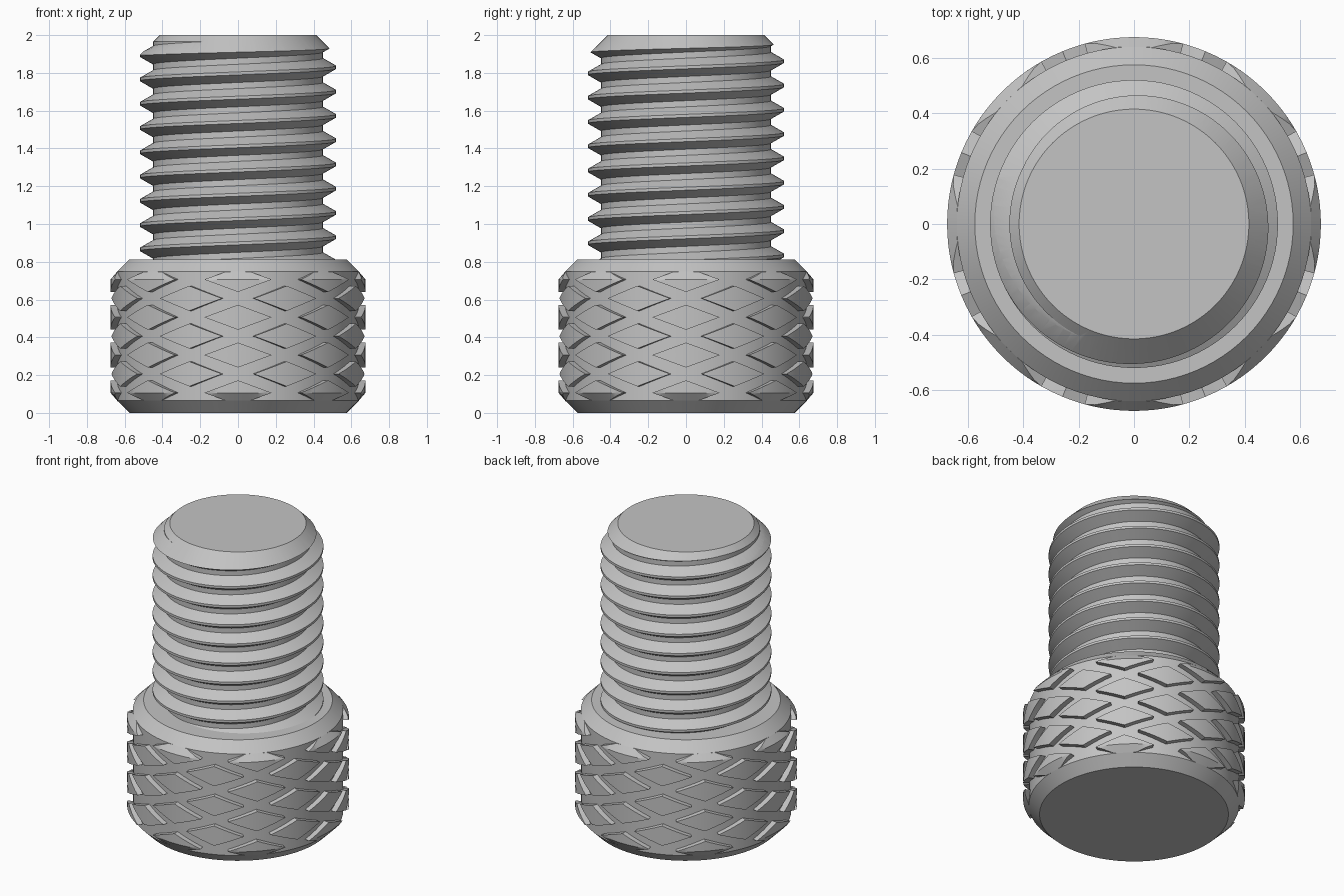
import bpy, bmesh
from math import sin, cos, pi, radians

cube = bpy.data.objects.get("Cube")
if cube:
    bpy.data.objects.remove(cube)

SEG = 96
HEAD_H, HEAD_R, GROOVE_R, CHAMFER = 0.8125, 0.675, 0.64, 0.1
PITCH, MAJOR_R, MINOR_R = 0.1285, 0.52, 0.45

steel = bpy.data.materials.new("grey steel")
steel.use_nodes = True
steel.diffuse_color = (0.55, 0.55, 0.55, 1)
steel.node_tree.nodes["Principled BSDF"].inputs["Base Color"].default_value = (0.55, 0.55, 0.55, 1)


def polar(r, a, z):
    return (r * cos(a), r * sin(a), z)


def finish(bm, name):
    """Turn a bmesh into a named steel object."""
    bmesh.ops.recalc_face_normals(bm, faces=bm.faces)
    mesh = bpy.data.meshes.new(name)
    bm.to_mesh(mesh)
    bm.free()
    mesh.materials.append(steel)
    obj = bpy.data.objects.new(name, mesh)
    bpy.context.collection.objects.link(obj)
    return obj


def smooth(obj):
    bpy.ops.object.select_all(action='DESELECT')
    obj.select_set(True)
    bpy.context.view_layer.objects.active = obj
    bpy.ops.object.shade_smooth_by_angle(angle=radians(30))


def lathe(name, profile):
    """Solid of revolution with flat end caps."""
    bm = bmesh.new()
    rings = [[bm.verts.new(polar(r, 2 * pi * i / SEG, z)) for i in range(SEG)]
             for r, z in profile]
    for low, high in zip(rings, rings[1:]):
        for i in range(SEG):
            j = (i + 1) % SEG
            bm.faces.new((low[i], low[j], high[j], high[i]))
    bm.faces.new(rings[0][::-1])
    bm.faces.new(rings[-1])
    return finish(bm, name)


# Head core: the floor of the knurl grooves, with chamfered ends
edge_r = HEAD_R - CHAMFER
rise = GROOVE_R - edge_r
head = lathe("head_core", [(edge_r, 0), (GROOVE_R, rise),
                           (GROOVE_R, HEAD_H - rise), (edge_r, HEAD_H)])
smooth(head)


# Raised knurl diamonds, trimmed by the head chamfers
def add_diamond(bm, angle, zc, half_w=radians(15.3), half_h=0.066, steps=10):
    rows = []
    lo, hi = CHAMFER, HEAD_H - CHAMFER
    for i in range(steps + 1):
        u = -1 + 2 * i / steps
        h = max(half_h * (1 - abs(u)), 0.0005)
        z0 = max(zc - h, rise)
        z1 = min(zc + h, HEAD_H - rise)
        mid = min(max(zc, lo), hi)
        mid = min(max(mid, z0), z1)
        a = angle + u * half_w
        outer = [(min(HEAD_R, edge_r + z, edge_r + HEAD_H - z), z) for z in (z0, mid, z1)]
        loop = [(GROOVE_R - 0.02, z0)] + outer + [(GROOVE_R - 0.02, z1)]
        rows.append([bm.verts.new(polar(r, a, z)) for r, z in loop])
    for left, right in zip(rows, rows[1:]):
        for k in range(5):
            n = (k + 1) % 5
            bm.faces.new((left[k], right[k], right[n], left[n]))
    bm.faces.new(rows[0])
    bm.faces.new(rows[-1][::-1])


bm = bmesh.new()
for column in range(16):
    offsets = (-0.2, 0, 0.2) if column % 2 else (-0.3, -0.1, 0.1, 0.3)
    for dz in offsets:
        add_diamond(bm, column * pi / 8, HEAD_H / 2 + dz)
smooth(finish(bm, "knurl_diamonds"))

# Threaded shank: a right-hand helical strip, closed to the axis at both ends
TURNS = 13
crest, root = PITCH / 16, PITCH * 3 / 8
section = [(MAJOR_R, -crest), (MAJOR_R, crest), (MINOR_R, root), (MINOR_R, PITCH - root)]
start = 0.93 - 3 * PITCH
bm = bmesh.new()
lines = [[bm.verts.new(polar(r, 2 * pi * (i % SEG) / SEG, start + PITCH * i / SEG + dz))
          for r, dz in section] for i in range(TURNS * SEG + 1)]
for i in range((TURNS - 1) * SEG):
    a = lines[i] + [lines[i + SEG][0]]
    b = lines[i + 1] + [lines[i + 1 + SEG][0]]
    for k in range(4):
        bm.faces.new((a[k], b[k], b[k + 1], a[k + 1]))
bmesh.ops.delete(bm, geom=[v for v in bm.verts if not v.link_faces], context='VERTS')
rim = [e for e in bm.edges if e.is_boundary]
middle = start + PITCH * TURNS / 2
for is_top in (False, True):
    ends = [e for e in rim if (e.verts[0].co.z > middle) == is_top]
    z = sum(e.verts[0].co.z for e in ends) / len(ends)
    hub = bm.verts.new((0, 0, z))
    for e in ends:
        bm.faces.new((e.verts[0], e.verts[1], hub))
shank = finish(bm, "threaded_shank")

# Trim the shank to length with a chamfered tip
TIP_R = 0.415
trim = lathe("shank_trim", [(0.6, HEAD_H - 0.06), (0.6, 2 - (0.6 - TIP_R)), (TIP_R, 2)])
trim.hide_render = True
cut = shank.modifiers.new("tip", 'BOOLEAN')
cut.operation = 'INTERSECT'
cut.solver = 'EXACT'
cut.object = trim
bpy.ops.object.select_all(action='DESELECT')
shank.select_set(True)
bpy.context.view_layer.objects.active = shank
bpy.ops.object.modifier_apply(modifier=cut.name)
bpy.data.objects.remove(trim)
smooth(shank)
